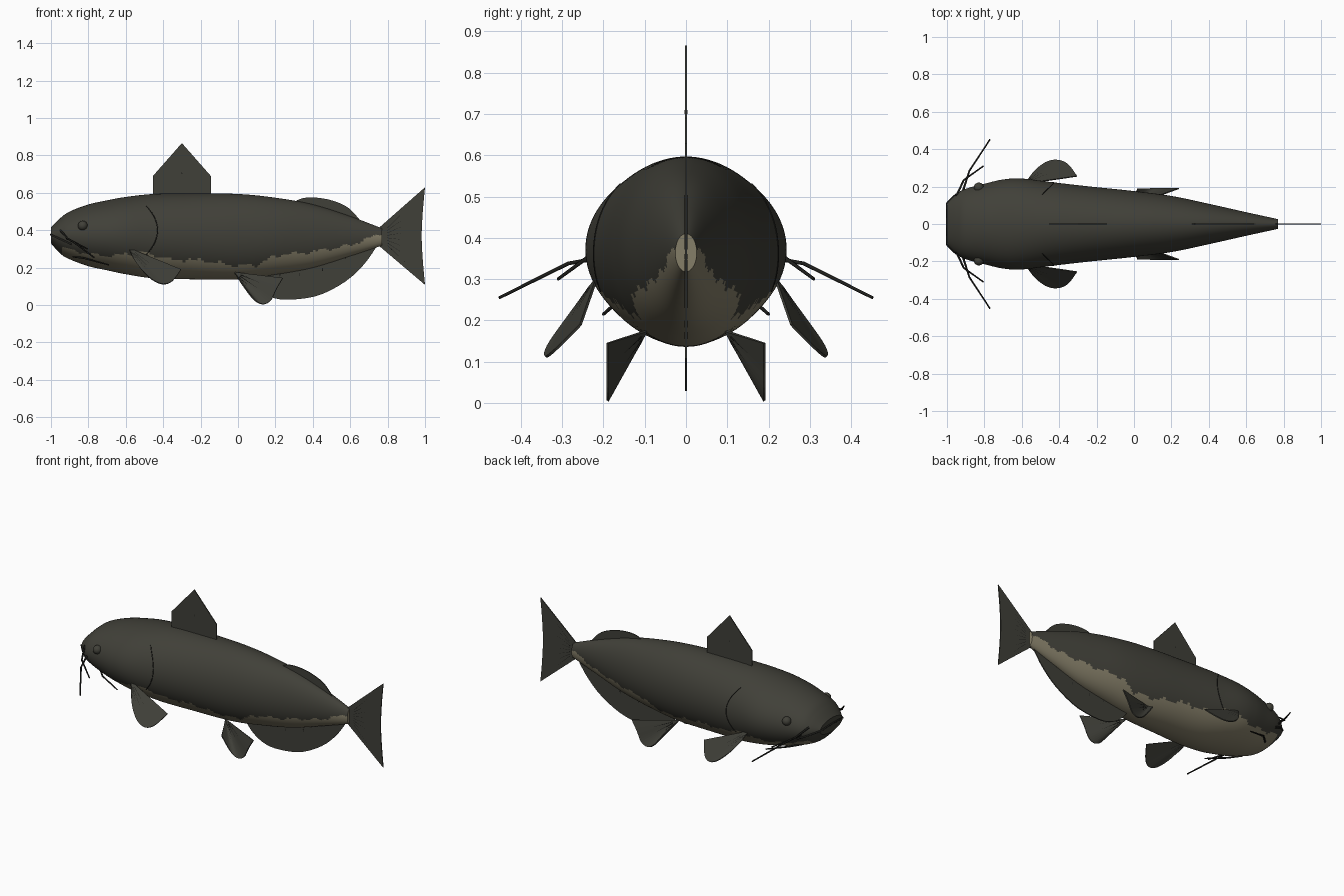
import bpy, bmesh, math
from mathutils import Vector

if "Cube" in bpy.data.objects:
    bpy.data.objects.remove(bpy.data.objects["Cube"])


def material(name, colour):
    m = bpy.data.materials.new(name)
    m.use_nodes = True
    m.diffuse_color = (*colour, 1)
    m.node_tree.nodes["Principled BSDF"].inputs["Base Color"].default_value = (*colour, 1)
    return m


SKIN = material("olive grey skin", (0.052, 0.051, 0.040))
BELLY = material("tan belly", (0.235, 0.21, 0.14))
FIN = material("fin grey", (0.050, 0.050, 0.040))
DARK = material("dark lines", (0.013, 0.013, 0.011))


def spline(points, t):
    """Smooth curve through the points, t running from 0 to 1."""
    n = len(points) - 1
    i = min(int(t * n), n - 1)
    u = t * n - i
    p = [Vector(points[max(0, min(n, i + k))]) for k in (-1, 0, 1, 2)]
    return 0.5 * (2 * p[1] + (p[2] - p[0]) * u + (2 * p[0] - 5 * p[1] + 4 * p[2] - p[3]) * u * u
                  + (3 * p[1] - p[0] - 3 * p[2] + p[3]) * u ** 3)


def smooth(points, steps=24):
    return [spline(points, k / steps) for k in range(steps + 1)]


def finish(bm, name, mats):
    me = bpy.data.meshes.new(name)
    bm.normal_update()
    bm.to_mesh(me)
    bm.free()
    ob = bpy.data.objects.new(name, me)
    bpy.context.collection.objects.link(ob)
    for m in mats:
        me.materials.append(m)
    return ob


def tube(name, points, radius, mat, tip=1.0):
    cu = bpy.data.curves.new(name, "CURVE")
    cu.dimensions = "3D"
    cu.bevel_depth = radius
    cu.bevel_resolution = 1
    cu.use_fill_caps = True
    sp = cu.splines.new("POLY")
    sp.points.add(len(points) - 1)
    for i, p in enumerate(points):
        sp.points[i].co = (*p, 1)
        sp.points[i].radius = 1 + (tip - 1) * i / (len(points) - 1)
    cu.materials.append(mat)
    ob = bpy.data.objects.new(name, cu)
    bpy.context.collection.objects.link(ob)


# Body stations: x, top, bottom, half width
STATIONS = [(-1, 0.415, 0.33, 0.11), (-0.95, 0.465, 0.275, 0.16), (-0.9, 0.50, 0.245, 0.188),
            (-0.8, 0.538, 0.208, 0.215), (-0.7, 0.56, 0.186, 0.238), (-0.6, 0.578, 0.165, 0.243),
            (-0.45, 0.594, 0.143, 0.225), (-0.25, 0.597, 0.138, 0.202), (0, 0.594, 0.138, 0.176),
            (0.2, 0.574, 0.163, 0.15), (0.4, 0.538, 0.20, 0.108), (0.6, 0.475, 0.262, 0.063),
            (0.77, 0.41, 0.318, 0.026)]
# Height of the belly colour edge along the body
EDGE = [(-0.95, 0.31), (-0.8, 0.275), (-0.68, 0.262), (-0.5, 0.285), (-0.38, 0.245), (-0.2, 0.24),
        (0.0, 0.21), (0.1, 0.215), (0.2, 0.265), (0.4, 0.285), (0.6, 0.32), (0.77, 0.385)]


def belly_edge(x):
    for (x0, z0), (x1, z1) in zip(EDGE, EDGE[1:]):
        if x <= x1:
            z = z0 + (z1 - z0) * (x - x0) / (x1 - x0)
            return z + 0.006 * math.sin(x * 47) + 0.004 * math.sin(x * 113)
    return EDGE[-1][1]


def on_skin(x, z, side):
    """Point on the body's flank at the given length and height."""
    lo, hi = 0.0, 1.0
    for _ in range(30):
        mid = (lo + hi) / 2
        lo, hi = (mid, hi) if spline(STATIONS, mid)[0] < x else (lo, mid)
    _, top, bot, w = spline(STATIONS, lo)
    s = (z - (top + bot) / 2) / ((top - bot) / 2)
    return Vector((x, side * w * math.sqrt(max(0, 1 - s * s)), z))


# Body
bm = bmesh.new()
SEG, RINGS = 96, 168
rings = []
for i in range(RINGS + 1):
    x, top, bot, w = spline(STATIONS, i / RINGS)
    c, h = (top + bot) / 2, (top - bot) / 2
    rings.append([bm.verts.new((x, w * math.cos(a), c + h * math.sin(a)))
                  for a in (math.tau * k / SEG for k in range(SEG))])
for a, b in zip(rings, rings[1:]):
    for k in range(SEG):
        j = (k + 1) % SEG
        bm.faces.new((a[k], b[k], b[j], a[j]))
bm.faces.new(rings[0])
tail_cap = bm.faces.new(list(reversed(rings[-1])))
bmesh.ops.recalc_face_normals(bm, faces=bm.faces)
for f in bm.faces:
    f.smooth = len(f.verts) == 4
    m = f.calc_center_median()
    f.material_index = int(m.x > -0.94 and m.z < belly_edge(m.x))
tail_cap.material_index = 1
finish(bm, "body", [SKIN, BELLY])


def fin(name, outline, rays=(), thickness=0.006):
    """Thin fin from a fan around its first point, with slender rays."""
    bm = bmesh.new()
    vs = [bm.verts.new(p) for p in outline]
    for a, b in zip(vs[1:], vs[2:]):
        bm.faces.new((vs[0], a, b))
    ob = finish(bm, name, [FIN])
    mod = ob.modifiers.new("thickness", "SOLIDIFY")
    mod.thickness = thickness
    mod.offset = 0
    for i, (p, q) in enumerate(rays):
        tube(f"{name}_ray_{i + 1}", [p, q], 0.0038, DARK, 0.6)


def flat(points):
    return [Vector((x, 0, z)) for x, z in points]


# Fins on the midline
fin("dorsal_fin", flat([(-0.3, 0.56), (-0.455, 0.56), (-0.455, 0.69), (-0.3, 0.866),
                        (-0.145, 0.69), (-0.145, 0.56)]), [flat([(-0.3, 0.70), (-0.3, 0.75)])])
fin("adipose_fin", flat([(0.48, 0.46)]) + smooth(flat(
    [(0.29, 0.545), (0.34, 0.57), (0.41, 0.575), (0.5, 0.56), (0.59, 0.52), (0.66, 0.445)])))
anal = smooth(flat([(0.03, 0.18), (0.1, 0.09), (0.19, 0.038), (0.3, 0.03), (0.44, 0.055),
                    (0.58, 0.13), (0.68, 0.225), (0.755, 0.335)]))
anal_root = Vector((0.4, 0, 0.25))
fin("anal_fin", [anal_root] + anal,
    [(p + Vector((0, 0, 0.14)), p + Vector((0, 0, 0.06))) for p in anal[8:19:3]])
tail = smooth(flat([(1, 0.63), (0.988, 0.5), (0.982, 0.37), (0.988, 0.24), (1, 0.108)]), 16)
root = Vector((0.75, 0, 0.365))
fin("tail_fin", [root] + flat([(0.75, 0.41)]) + tail + flat([(0.75, 0.32)]),
    [(root.lerp(p, 0.2), root.lerp(p, 0.94)) for p in tail[1:-1:2]])

for side, word in ((1, "left"), (-1, "right")):
    def mirror(points):
        return [Vector((x, y * side, z)) for x, y, z in points]

    # Paired fins
    for part, base, rim in (
            ("pectoral_fin", (-0.585, 0.215, 0.305),
             [(-0.56, 0.245, 0.255), (-0.52, 0.295, 0.195), (-0.46, 0.335, 0.137), (-0.40, 0.34, 0.112),
              (-0.35, 0.315, 0.13), (-0.305, 0.255, 0.19)]),
            ("pelvic_fin", (-0.02, 0.095, 0.175),
             [(0.02, 0.19, 0.115), (0.08, 0.19, 0.035), (0.13, 0.19, 0.005), (0.175, 0.19, 0.025),
              (0.205, 0.19, 0.085), (0.24, 0.19, 0.145)])):
        base = mirror([base])[0]
        edge = smooth(mirror(rim), 20)
        fin(f"{word}_{part}", [base] + edge,
            [(base.lerp(p, 0.15), base.lerp(p, 0.93)) for p in edge[7:19:3]])

    # Whiskers
    for part, path in (("long", [(-0.92, 0.16, 0.36), (-0.88, 0.285, 0.338), (-0.77, 0.452, 0.255)]),
                       ("short", [(-0.95, 0.15, 0.40), (-0.91, 0.235, 0.355), (-0.805, 0.31, 0.30)]),
                       ("chin", [(-0.88, 0.10, 0.26), (-0.82, 0.16, 0.25), (-0.69, 0.20, 0.215)])):
        tube(f"{word}_{part}_whisker", mirror(path), 0.006, DARK, 0.65)

    # Eye
    bm = bmesh.new()
    bmesh.ops.create_uvsphere(bm, u_segments=24, v_segments=12, radius=0.026)
    bmesh.ops.translate(bm, verts=bm.verts, vec=on_skin(-0.83, 0.425, side) * 1.0)
    for f in bm.faces:
        f.smooth = True
    finish(bm, f"{word}_eye", [SKIN])

    # Gill line and mouth line
    gill = [on_skin(-0.43 - 0.06 * abs((z - 0.4) / 0.13) ** 2, z, side)
            for z in (0.27 + 0.26 * k / 24 for k in range(25))]
    tube(f"{word}_gill_line", gill, 0.0025, DARK)
    mouth = [on_skin(-0.89 - 0.109 * k / 8, 0.325 + 0.05 * k / 8, side) for k in range(9)]
    tube(f"{word}_mouth_line", mouth + [Vector((-0.999, 0, 0.378))], 0.006, DARK)
